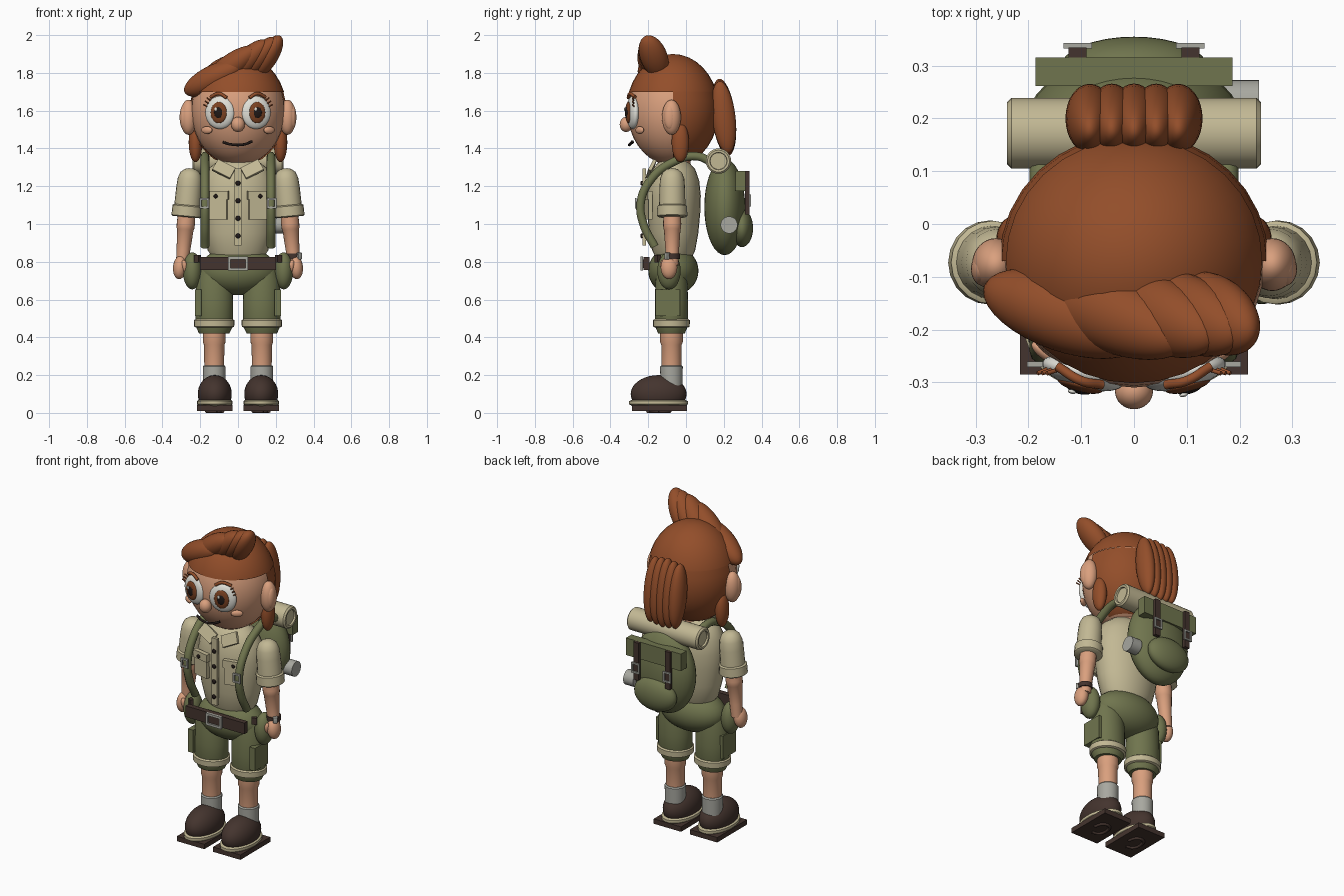
import bpy, bmesh, math
from mathutils import Matrix, Vector, Euler

if "Cube" in bpy.data.objects:
    bpy.data.objects.remove(bpy.data.objects["Cube"], do_unlink=True)


def material(name, *srgb):
    m = bpy.data.materials.new(name)
    m.use_nodes = True
    lin = [((c / 255 + 0.055) / 1.055) ** 2.4 for c in srgb]
    m.diffuse_color = (*lin, 1)
    m.node_tree.nodes["Principled BSDF"].inputs["Base Color"].default_value = (*lin, 1)
    return m


KHAKI = material("khaki cloth", 194, 184, 148)
GREEN = material("olive cloth", 112, 117, 78)
SKIN = material("skin", 218, 160, 126)
HAIR = material("auburn hair", 147, 78, 42)
LEATHER = material("dark leather", 68, 52, 46)
WHITE = material("eye white", 225, 224, 216)
METAL = material("grey metal", 168, 168, 160)
IRIS = material("iris brown", 124, 66, 34)
BLACK = material("black", 32, 24, 22)


def finish(name, bm, mat, loc=(0, 0, 0), rot=(0, 0, 0), angle=40):
    mesh = bpy.data.meshes.new(name)
    bmesh.ops.recalc_face_normals(bm, faces=bm.faces)
    bm.to_mesh(mesh)
    bm.free()
    mesh.materials.append(mat)
    mesh.shade_smooth()
    mesh.set_sharp_from_angle(angle=math.radians(angle))
    ob = bpy.data.objects.new(name, mesh)
    ob.location, ob.rotation_euler = loc, rot
    bpy.context.collection.objects.link(ob)
    return ob


def ball(name, loc, rad, mat, rot=(0, 0, 0), cuts=()):
    """Ellipsoid; each cut (point, normal) removes the side the normal points to."""
    bm = bmesh.new()
    bmesh.ops.create_uvsphere(bm, u_segments=32, v_segments=18, radius=1)
    bmesh.ops.scale(bm, vec=rad, verts=bm.verts)
    for co, no in cuts:
        bmesh.ops.bisect_plane(bm, geom=bm.verts[:] + bm.edges[:] + bm.faces[:],
                               plane_co=co, plane_no=no, clear_outer=True)
    return finish(name, bm, mat, loc, rot)


def box(name, loc, size, mat, rot=(0, 0, 0), bevel=0.0):
    bm = bmesh.new()
    bmesh.ops.create_cube(bm, size=1)
    bmesh.ops.scale(bm, vec=size, verts=bm.verts)
    if bevel:
        bmesh.ops.bevel(bm, geom=bm.edges[:], offset=bevel, segments=2, affect='EDGES', profile=0.5)
    return finish(name, bm, mat, loc, rot, 30)


def frame(name, loc, w, h, t, mat, rot=(0, 0, 0)):
    """Rectangular buckle ring made of four bars."""
    bm = bmesh.new()
    for i in (-1, 1):
        for c, s in (((i * (w - t) / 2, 0, 0), (t, t, h)), ((0, 0, i * (h - t) / 2), (w, t, t))):
            bmesh.ops.create_cube(bm, size=1, matrix=Matrix.Translation(c) @ Matrix.Diagonal((*s, 1)))
    return finish(name, bm, mat, loc, rot, 30)


def lathe(name, profile, mat, loc=(0, 0, 0), rot=(0, 0, 0), sy=1.0, n=28):
    """Turned shape from (radius, height) pairs, squashed in y by sy."""
    bm = bmesh.new()
    rings = [[bm.verts.new((r * math.cos(k * math.tau / n), sy * r * math.sin(k * math.tau / n), z))
              for k in range(n)] for r, z in profile]
    for a, b in zip(rings, rings[1:]):
        for k in range(n):
            bm.faces.new((a[k], a[(k + 1) % n], b[(k + 1) % n], b[k]))
    bm.faces.new(rings[0])
    bm.faces.new(rings[-1])
    return finish(name, bm, mat, loc, rot)


def tube(name, pts, r, mat):
    cu = bpy.data.curves.new(name, 'CURVE')
    cu.dimensions = '3D'
    cu.bevel_depth, cu.bevel_resolution, cu.use_fill_caps = r, 3, True
    sp = cu.splines.new('BEZIER')
    sp.bezier_points.add(len(pts) - 1)
    for p, co in zip(sp.bezier_points, pts):
        p.co, p.handle_left_type, p.handle_right_type = co, 'AUTO', 'AUTO'
    cu.materials.append(mat)
    ob = bpy.data.objects.new(name, cu)
    bpy.context.collection.objects.link(ob)


# Head and hair shells
HEAD = Vector((0, -0.07, 1.6))
ball("head", HEAD, (0.248, 0.24, 0.29), SKIN)
ball("hair_cap", HEAD, (0.258, 0.246, 0.3), HAIR, cuts=[((0, 0, 0.1), (0, 0, -1))])
ball("hair_back", HEAD, (0.255, 0.243, 0.295), HAIR,
     cuts=[((0, 0, 0.1), (0, 0, 1)), ((0, 0, 0), (0, -1, 0)), ((0, 0, -0.26), (0, 0, -1))])
lathe("neck", [(0.085, 1.26), (0.085, 1.38)], SKIN, (0, -0.06, 0))

# Swept fringe: tufts from low front end to high back end
for i, (x0, z0, x1, z1, w) in enumerate([(-0.285, 1.695, 0.02, 1.845, 0.07), (-0.19, 1.72, 0.1, 1.935, 0.066),
                                         (-0.07, 1.745, 0.155, 1.97, 0.062), (0.01, 1.765, 0.2, 1.985, 0.058),
                                         (0.085, 1.775, 0.225, 1.995, 0.055)]):
    a, b = Vector((x0, -0.205, z0)), Vector((x1, -0.135, z1))
    ob = ball("fringe_tuft_%d" % (i + 1), (a + b) / 2, (w, 0.072, (b - a).length / 2), HAIR)
    ob.rotation_euler = (0.3, math.atan2(x1 - x0, z1 - z0), 0)

# Ponytail strands
for i in range(5):
    x = (i - 2) * 0.042
    ball("ponytail_strand_%d" % (i + 1), (x, 0.2, 1.565), (0.046, 0.062, 0.205 - abs(x) * 0.15), HAIR, (0.12, 0, 0))

# Face
ball("nose", (0, -0.317, 1.527), (0.036, 0.034, 0.04), SKIN)
tube("mouth", [(-0.08, -0.282, 1.433), (-0.035, -0.298, 1.421), (0.03, -0.298, 1.421), (0.075, -0.284, 1.437)],
     0.007, BLACK)
for s, side in ((-1, "right"), (1, "left")):
    ball(side + "_ear", (s * 0.262, -0.077, 1.565), (0.045, 0.05, 0.093), SKIN)
    ball(side + "_inner_ear", (s * 0.287, -0.085, 1.565), (0.022, 0.032, 0.065), SKIN)
    ball(side + "_side_lock", (s * 0.225, -0.03, 1.432), (0.036, 0.046, 0.105), HAIR)
    ball(side + "_cheek", (s * 0.165, -0.245, 1.497), (0.034, 0.014, 0.02), SKIN, (0, 0, s * 0.6))
    turn = Euler((0, 0, s * 0.25))
    centre = Vector((s * 0.096, -0.282, 1.59))
    for part, off, rad, mat in (("eyeball", (0, 0, 0), (0.08, 0.03, 0.087), WHITE),
                                ("iris", (0, -0.024, 0), (0.044, 0.013, 0.056), IRIS),
                                ("pupil", (0, -0.033, 0), (0.023, 0.008, 0.03), BLACK),
                                ("eye_glint", (-0.012, -0.04, 0.018), (0.008, 0.004, 0.01), WHITE)):
        o = Vector(off)
        o.rotate(turn)
        ball(side + "_" + part, centre + o, rad, mat, turn)
    tube(side + "_brow", [(s * 0.06, -0.305, 1.668), (s * 0.1, -0.297, 1.69), (s * 0.145, -0.27, 1.672)], 0.009, HAIR)
    for k in range(3):
        tube("%s_lash_%d" % (side, k + 1),
             [(s * (0.14 + k * 0.012), -0.275, 1.65 - k * 0.014), (s * (0.165 + k * 0.009), -0.283, 1.668 - k * 0.018)],
             0.004, HAIR)

# Shirt
lathe("shirt", [(0.12, 0.8), (0.16, 0.86), (0.183, 0.95), (0.198, 1.06), (0.202, 1.15), (0.19, 1.23),
                (0.16, 1.29), (0.11, 1.33), (0.075, 1.345)], KHAKI, (0, -0.065, 0), sy=0.71)
box("placket", (0, -0.222, 1.09), (0.038, 0.018, 0.41), KHAKI)
for i in range(4):
    ball("shirt_button_%d" % (i + 1), (0, -0.234, 0.937 + i * 0.093), (0.013, 0.008, 0.013), BLACK)
for s, side in ((-1, "right"), (1, "left")):
    box(side + "_collar", (s * 0.075, -0.185, 1.29), (0.105, 0.018, 0.068), KHAKI, (-0.5, -s * 0.45, s * 0.15))
    box(side + "_chest_pocket", (s * 0.106, -0.198, 1.095), (0.1, 0.022, 0.14), KHAKI, (0, 0, s * 0.22))
    box(side + "_pocket_flap", (s * 0.106, -0.203, 1.152), (0.112, 0.026, 0.046), KHAKI, (0, 0, s * 0.22))
    ball(side + "_pocket_button", (s * 0.118, -0.216, 1.147), (0.011, 0.008, 0.011), BLACK)

# Arms
for s, side in ((-1, "right"), (1, "left")):
    at, tilt = (s * 0.262, -0.073, 1.16), (0, -s * 0.09, 0)
    lathe(side + "_sleeve", [(0.01, 0.135), (0.03, 0.13), (0.052, 0.112), (0.064, 0.08), (0.068, 0.03),
                             (0.07, -0.08)], KHAKI, at, tilt, n=20)
    lathe(side + "_sleeve_cuff", [(0.07, -0.06), (0.079, -0.066), (0.08, -0.118), (0.072, -0.124)],
          KHAKI, at, tilt, n=20)
    lathe(side + "_forearm", [(0.046, -0.1), (0.048, -0.16), (0.047, -0.185), (0.044, -0.19), (0.036, -0.3),
                              (0.033, -0.38)], SKIN, at, tilt, n=20)
    ball(side + "_hand", (s * 0.308, -0.09, 0.77), (0.036, 0.044, 0.062), SKIN, tilt)
    ball(side + "_thumb", (s * 0.282, -0.118, 0.775), (0.016, 0.018, 0.036), SKIN, (0.2, s * 0.2, 0))
lathe("watch_band", [(0.04, 0.815), (0.041, 0.843)], LEATHER, (0.294, -0.073, 0))
box("watch_face", (0.322, -0.098, 0.83), (0.026, 0.026, 0.036), METAL, (0, 0, 0.7), 0.004)

# Pelvis, belt and hip pouches
ball("shorts_hips", (0, -0.067, 0.752), (0.208, 0.133, 0.128), GREEN)
box("belt", (0, -0.208, 0.79), (0.4, 0.032, 0.068), LEATHER)
box("buckle_plate", (0, -0.226, 0.79), (0.08, 0.012, 0.045), LEATHER)
frame("belt_buckle", (0, -0.234, 0.79), 0.106, 0.074, 0.014, METAL)

# Legs and shoes
for s, side in ((-1, "right"), (1, "left")):
    at = (s * 0.126, -0.077, 0)
    ball(side + "_hip_pouch", (s * 0.242, -0.09, 0.752), (0.05, 0.062, 0.098), GREEN)
    box(side + "_pouch_strap", (s * 0.215, -0.15, 0.815), (0.03, 0.02, 0.04), LEATHER, (0, 0, s * 0.6))
    lathe(side + "_shorts_leg", [(0.08, 0.42), (0.1, 0.462), (0.1, 0.58), (0.096, 0.7), (0.075, 0.78)],
          GREEN, at, sy=0.88)
    lathe(side + "_shorts_cuff", [(0.096, 0.452), (0.106, 0.457), (0.107, 0.49), (0.098, 0.497)], KHAKI, at, sy=0.91)
    box(side + "_cargo_pocket", (s * 0.21, -0.097, 0.582), (0.036, 0.13, 0.14), GREEN)
    lathe(side + "_shin", [(0.052, 0.22), (0.054, 0.36), (0.06, 0.375), (0.06, 0.43)], SKIN, at)
    lathe(side + "_sock", [(0.058, 0.14), (0.06, 0.245), (0.054, 0.252)], METAL, at)
    shoe = (s * 0.123, -0.145, 0.1)
    ball(side + "_shoe", shoe, (0.09, 0.148, 0.1), LEATHER, cuts=[((0, 0, -0.045), (0, 0, -1))])
    lathe(side + "_midsole", [(0.084, 0.036), (0.094, 0.046), (0.094, 0.062), (0.086, 0.068)], KHAKI,
          (shoe[0], shoe[1], 0), sy=1.66)
    box(side + "_sole", (shoe[0], -0.14, 0.026), (0.186, 0.29, 0.03), LEATHER)
    tread = [(shoe[0] + 0.042 * math.cos(k), -0.145 + 0.06 * math.sin(k), 0.009) for k in range(6)]
    tube(side + "_sole_tread", tread, 0.009, LEATHER)

# Backpack
ball("backpack_body", (0, 0.205, 1.09), (0.2, 0.108, 0.255), GREEN)
box("backpack_flap", (0, 0.289, 1.228), (0.374, 0.054, 0.105), GREEN)
ball("backpack_pocket", (0, 0.296, 0.978), (0.14, 0.059, 0.1), GREEN)
lathe("bedroll", [(0.044, -0.23), (0.046, -0.24), (0.058, -0.241), (0.067, -0.232),
                  (0.067, 0.232), (0.058, 0.241), (0.046, 0.24), (0.044, 0.23)],
      KHAKI, (0, 0.172, 1.333), (0, math.pi / 2, 0))
lathe("canteen_cap", [(0.045, 0.17), (0.045, 0.237)], METAL, (0, 0.228, 0.995), (0, math.pi / 2, 0))
for s, side in ((-1, "right"), (1, "left")):
    box(side + "_pack_strap", (s * 0.107, 0.324, 1.165), (0.034, 0.022, 0.23), LEATHER)
    frame(side + "_pack_buckle", (s * 0.107, 0.338, 1.125), 0.054, 0.064, 0.01, METAL)
    tube(side + "_shoulder_strap", [(s * 0.175, y, z) for y, z in (
        (0.17, 1.3), (0.06, 1.358), (-0.08, 1.322), (-0.19, 1.23), (-0.24, 1.11), (-0.222, 0.99), (-0.165, 0.88))],
         0.023, GREEN)
    frame(side + "_strap_buckle", (s * 0.178, -0.266, 1.11), 0.05, 0.056, 0.01, METAL)
